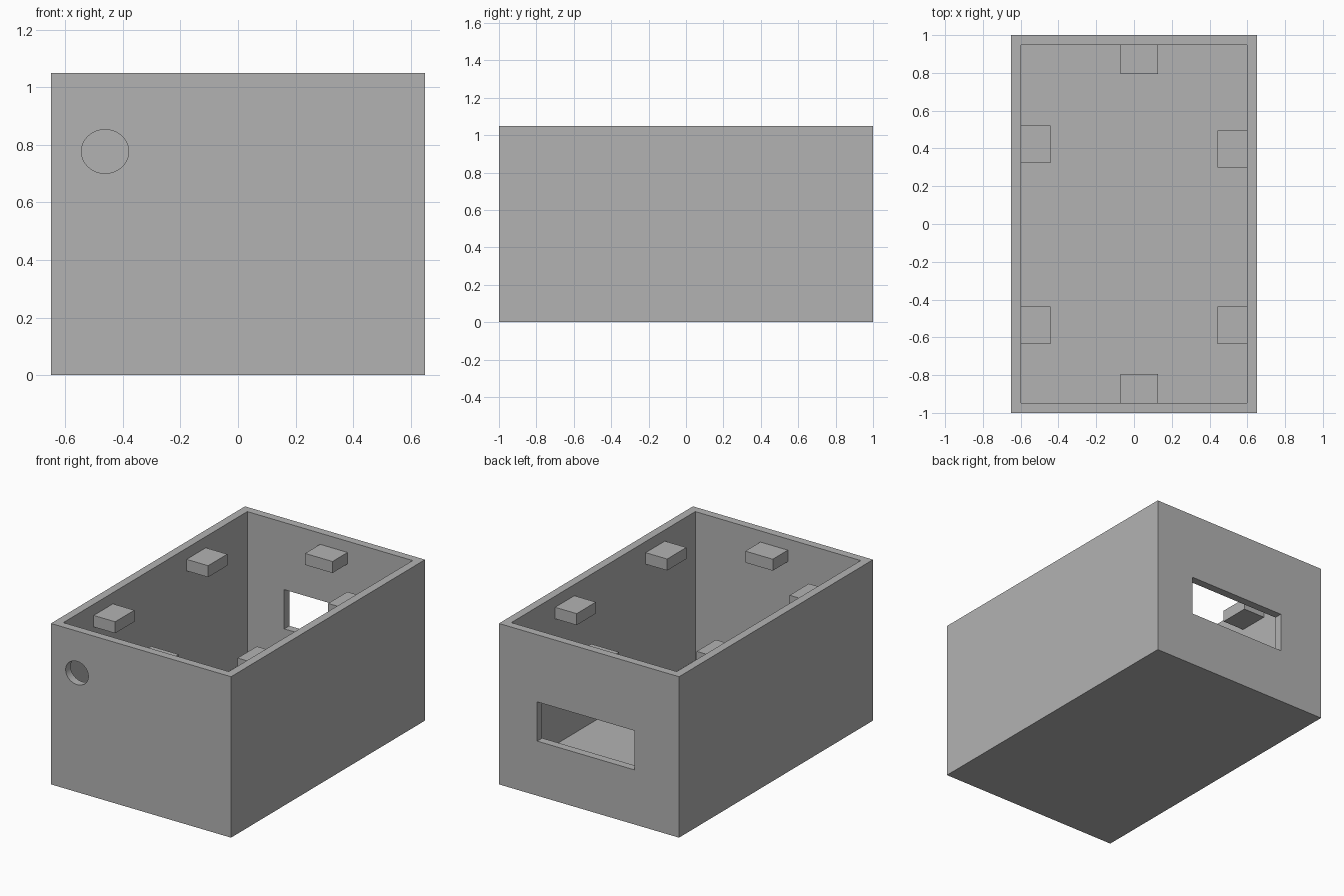
import bpy
from mathutils import Vector

cube = bpy.data.objects.get("Cube")
if cube:
    bpy.data.objects.remove(cube, do_unlink=True)

grey = bpy.data.materials.new("plain grey")
grey.use_nodes = True
colour = (0.45, 0.45, 0.45, 1)
grey.diffuse_color = colour
grey.node_tree.nodes["Principled BSDF"].inputs["Base Color"].default_value = colour


def box(name, low, high):
    """Axis-aligned box between two opposite corners."""
    low, high = Vector(low), Vector(high)
    bpy.ops.mesh.primitive_cube_add(size=1, location=(low + high) / 2)
    ob = bpy.context.object
    ob.name = name
    ob.scale = high - low
    bpy.ops.object.transform_apply(location=False, rotation=False, scale=True)
    ob.data.materials.append(grey)
    return ob


def cut(target, cutter):
    """Subtract the cutter from the target, then discard the cutter."""
    cutter.hide_render = True
    mod = target.modifiers.new("cut", "BOOLEAN")
    mod.operation = "DIFFERENCE"
    mod.solver = "EXACT"
    mod.object = cutter
    bpy.context.view_layer.objects.active = target
    bpy.ops.object.modifier_apply(modifier=mod.name)
    bpy.data.objects.remove(cutter, do_unlink=True)


# Open-topped case with thin walls and a floor
W, L, H = 0.65, 1.0, 1.05
IX, IY = 0.597, 0.948
FLOOR = 0.08
case = box("case", (-W, -L, 0), (W, L, H))
cut(case, box("cavity_cutter", (-IX, -IY, FLOOR), (IX, IY, H + 0.2)))

# Rectangular window in the back wall
cut(case, box("window_cutter", (-0.33, 0.85, 0.356), (0.374, 1.1, 0.612)))

# Round cable hole in the front wall
bpy.ops.mesh.primitive_cylinder_add(vertices=64, radius=1, depth=0.2,
                                    location=(-0.462, -L, 0.777),
                                    rotation=(1.5708, 0, 0))
hole = bpy.context.object
hole.name = "hole_cutter"
hole.scale = (0.082, 0.076, 1)
hole.data.materials.append(grey)
cut(case, hole)

# Lid support blocks, just below the rim
LOW, TOP, REACH, WIDTH = 0.902, 0.977, 0.155, 0.198
for side, sign, starts in (("right", -1, (-0.635, 0.323)),
                           ("left", 1, (-0.635, 0.298))):
    for place, y in zip(("front", "back"), starts):
        xs = sorted((sign * (IX + 0.005), sign * (IX - REACH)))
        box(f"{side}_{place}_support", (xs[0], y, LOW), (xs[1], y + WIDTH, TOP))
for place, sign in (("front", -1), ("back", 1)):
    ys = sorted((sign * (IY + 0.005), sign * (IY - REACH)))
    box(f"{place}_support", (-0.071, ys[0], LOW), (0.127, ys[1], TOP))

# Smooth only the curved wall of the round hole
bpy.ops.object.select_all(action="DESELECT")
case.select_set(True)
bpy.context.view_layer.objects.active = case
bpy.ops.object.shade_smooth_by_angle()
